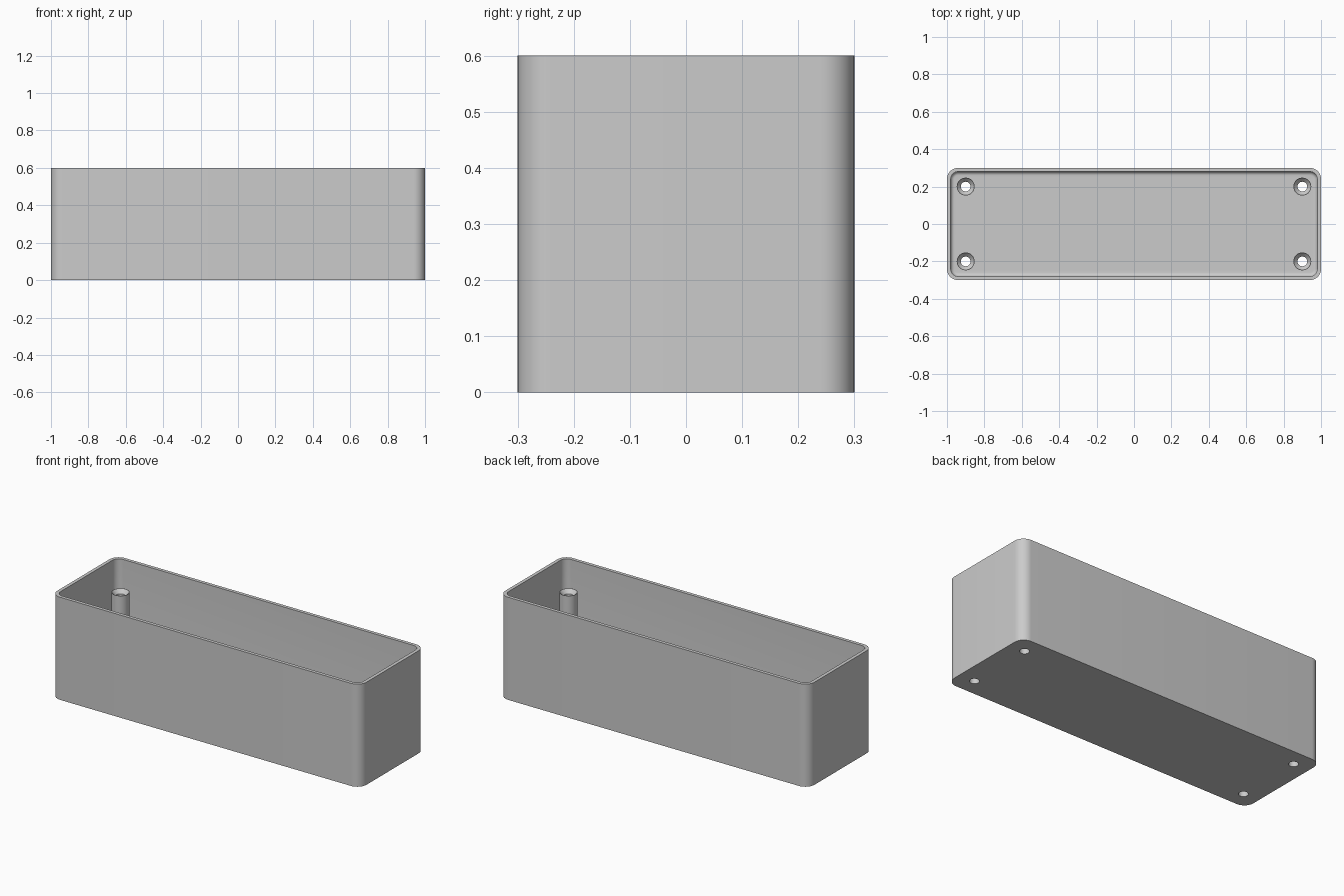
import bpy, bmesh, math

cube = bpy.data.objects.get("Cube")
if cube:
    bpy.data.objects.remove(cube, do_unlink=True)

LENGTH, WIDTH, HEIGHT = 2.0, 0.6, 0.6
CORNER, WALL, FLOOR, FILLET = 0.06, 0.02, 0.02, 0.02
POST_R, POST_TOP, BORE_R = 0.048, 0.45, 0.026
bm = bmesh.new()


def rounded_ring(inset, z, steps=12):
    """Rounded rectangle of vertices, inset from the outer wall."""
    r = CORNER - inset
    cx, cy = LENGTH / 2 - CORNER, WIDTH / 2 - CORNER
    ring = []
    for k, (sx, sy) in enumerate([(1, 1), (-1, 1), (-1, -1), (1, -1)]):
        for i in range(steps + 1):
            a = math.pi / 2 * (k + i / steps)
            ring.append(bm.verts.new((sx * cx + r * math.cos(a), sy * cy + r * math.sin(a), z)))
    return ring


def circle_ring(x, y, r, z, n=32):
    return [bm.verts.new((x + r * math.cos(2 * math.pi * i / n),
                          y + r * math.sin(2 * math.pi * i / n), z)) for i in range(n)]


def bridge(rings):
    for a, b in zip(rings, rings[1:]):
        for i in range(len(a)):
            j = (i + 1) % len(a)
            bm.faces.new((a[i], a[j], b[j], b[i]))


def fill(loops):
    """Flat face with holes between closed loops."""
    edges = [bm.edges.get((l[i - 1], l[i])) for l in loops for i in range(len(l))]
    bmesh.ops.triangle_fill(bm, use_beauty=True, use_dissolve=False, edges=edges)


# Walls: outside, rim, inside, then the fillet down to the floor
shell = [rounded_ring(0, 0), rounded_ring(0, HEIGHT), rounded_ring(WALL, HEIGHT)]
for i in range(7):
    a = math.pi / 2 * i / 6
    shell.append(rounded_ring(WALL + FILLET * (1 - math.cos(a)),
                              FLOOR + FILLET * (1 - math.sin(a))))
bridge(shell)

# Corner posts with countersunk through holes
bottom_loops, floor_loops = [shell[0]], [shell[-1]]
for x in (-0.9, 0.9):
    for y in (-0.2, 0.2):
        post = [circle_ring(x, y, r, z) for r, z in (
            (POST_R, FLOOR), (POST_R, POST_TOP), (POST_R - 0.002, POST_TOP),
            (BORE_R, POST_TOP - 0.022), (BORE_R, 0))]
        bridge(post)
        floor_loops.append(post[0])
        bottom_loops.append(post[-1])

# Floor and underside
fill(floor_loops)
fill(bottom_loops)
bmesh.ops.recalc_face_normals(bm, faces=bm.faces[:])

mesh = bpy.data.meshes.new("open_box")
bm.to_mesh(mesh)
bm.free()
box = bpy.data.objects.new("open_box", mesh)
bpy.context.collection.objects.link(box)

# Plain grey material
grey = bpy.data.materials.new("plain_grey")
grey.use_nodes = True
color = (0.6, 0.6, 0.6, 1)
grey.diffuse_color = color
grey.node_tree.nodes["Principled BSDF"].inputs["Base Color"].default_value = color
mesh.materials.append(grey)

bpy.ops.object.select_all(action="DESELECT")
box.select_set(True)
bpy.context.view_layer.objects.active = box
bpy.ops.object.shade_smooth_by_angle(angle=math.radians(30))
